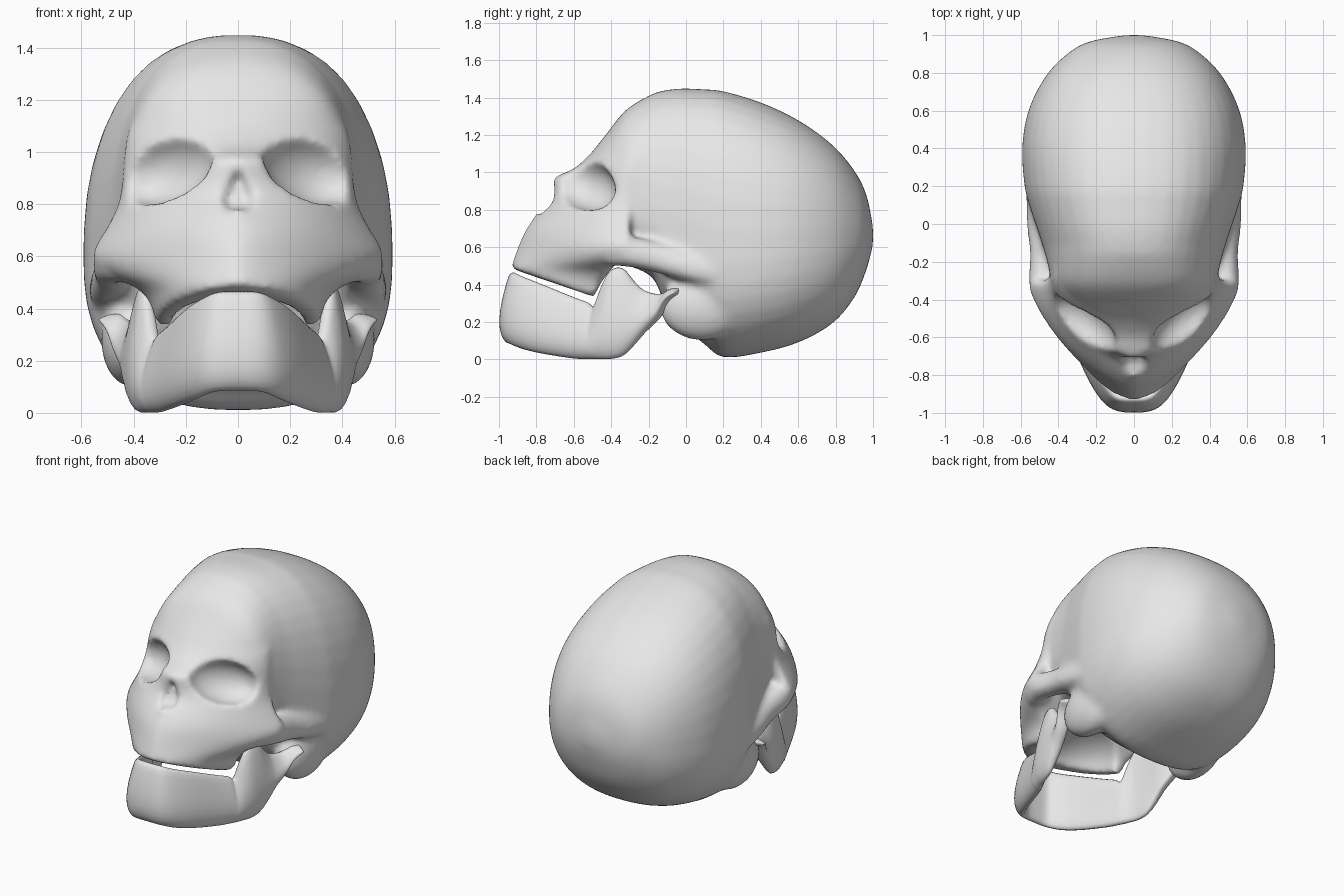
import bpy, bmesh, math
from mathutils import Matrix, Vector

default = bpy.data.objects.get("Cube")
if default:
    bpy.data.objects.remove(default, do_unlink=True)

bone = bpy.data.materials.new("bone grey")
bone.use_nodes = True
colour = (0.8, 0.8, 0.8, 1)
bone.diffuse_color = colour
bone.node_tree.nodes["Principled BSDF"].inputs["Base Color"].default_value = colour


def spline(stations, steps=4):
    """Smoothly interpolate a list of equal-length tuples."""
    out = []
    last = len(stations) - 1
    for i in range(last):
        quad = [stations[max(0, min(last, i + k))] for k in (-1, 0, 1, 2)]
        for s in range(steps):
            t = s / steps
            out.append(tuple(
                b + t * (c - a) / 2 + t * t * (a - 2.5 * b + 2 * c - d / 2)
                + t ** 3 * (1.5 * (b - c) + (d - a) / 2)
                for a, b, c, d in zip(*quad)))
    out.append(stations[-1])
    return out


def power(v, n):
    return math.copysign(abs(v) ** (2 / n), v)


def loft(bm, rings):
    """Skin closed rings of points and cap both ends."""
    loops = [[bm.verts.new(p) for p in ring] for ring in rings]
    for a, b in zip(loops, loops[1:]):
        for i in range(len(a)):
            j = (i + 1) % len(a)
            bm.faces.new((a[i], a[j], b[j], b[i]))
    bm.faces.new(loops[0])
    bm.faces.new(loops[-1])


def upright_ring(y, cx, w, zc, top, bottom, n, count=40):
    ring = []
    for k in range(count):
        a = math.tau * (k + 0.5) / count
        c, s = math.cos(a), math.sin(a)
        height = top - zc if s > 0 else zc - bottom
        ring.append((cx + w * power(c, n), y, zc + height * power(s, n)))
    return ring


def face_ring(z, front, w, back, n, count=32):
    ring = []
    for k in range(count + 1):
        a = math.pi * k / count
        ring.append((w * power(math.cos(a), n),
                     back + (front - back) * power(max(0, math.sin(a)), n), z))
    return ring


def ellipsoid(bm, centre, radii, turn=0, tilt=0, side=1):
    m = (Matrix.Scale(side, 4, (1, 0, 0)) @ Matrix.Translation(centre)
         @ Matrix.Rotation(turn, 4, "Z") @ Matrix.Rotation(tilt, 4, "Y")
         @ Matrix.Diagonal((*radii, 1)))
    bmesh.ops.create_uvsphere(bm, u_segments=32, v_segments=20, radius=1, matrix=m)


def finish(bm, name):
    bmesh.ops.recalc_face_normals(bm, faces=bm.faces[:])
    mesh = bpy.data.meshes.new(name)
    bm.to_mesh(mesh)
    bm.free()
    obj = bpy.data.objects.new(name, mesh)
    bpy.context.collection.objects.link(obj)
    return obj


def bake(obj):
    """Apply the modifiers, then shade smooth."""
    dg = bpy.context.evaluated_depsgraph_get()
    mesh = bpy.data.meshes.new_from_object(obj.evaluated_get(dg))
    obj.modifiers.clear()
    obj.data = mesh
    mesh.materials.clear()
    mesh.materials.append(bone)
    for p in mesh.polygons:
        p.use_smooth = True
        p.material_index = 0


skull = bmesh.new()

# Face: level sections (height, front, half width, back, roundness)
face = [(0.30, -0.945, 0.315, -0.50, 1.9), (0.40, -0.945, 0.33, -0.46, 1.85),
        (0.47, -0.945, 0.38, -0.41, 1.65), (0.53, -0.925, 0.50, -0.36, 1.45),
        (0.60, -0.90, 0.565, -0.31, 1.4), (0.69, -0.86, 0.52, -0.30, 1.5),
        (0.77, -0.80, 0.475, -0.30, 1.55), (0.83, -0.74, 0.455, -0.30, 1.6),
        (0.90, -0.715, 0.445, -0.30, 1.5), (0.97, -0.71, 0.44, -0.29, 1.4),
        (1.02, -0.60, 0.435, -0.28, 1.55), (1.09, -0.52, 0.42, -0.25, 1.75),
        (1.16, -0.45, 0.38, -0.22, 1.9)]
loft(skull, [face_ring(*s) for s in spline(face, 3)])
# Sloping bite line under the upper jaw
cut = bmesh.ops.bisect_plane(
    skull, geom=skull.verts[:] + skull.edges[:] + skull.faces[:],
    plane_co=(0, -0.93, 0.485), plane_no=(0, 0.15, 0.43), clear_inner=True)
rim = [e for e in cut["geom_cut"] if isinstance(e, bmesh.types.BMEdge)]
bmesh.ops.edgenet_fill(skull, edges=rim)

# Braincase: (depth, half width, widest height, top, bottom, roundness)
braincase = [(1.0, 0.05, 0.66, 0.71, 0.61, 2), (0.965, 0.24, 0.66, 0.88, 0.48, 2.1),
             (0.90, 0.355, 0.65, 1.01, 0.33, 2.2), (0.78, 0.47, 0.63, 1.15, 0.19, 2.35),
             (0.60, 0.56, 0.61, 1.28, 0.09, 2.4), (0.40, 0.593, 0.59, 1.375, 0.035, 2.45),
             (0.20, 0.58, 0.59, 1.435, 0.01, 2.5), (0.10, 0.555, 0.61, 1.445, 0.08, 2.5),
             (-0.02, 0.515, 0.66, 1.45, 0.18, 2.45), (-0.11, 0.485, 0.70, 1.44, 0.29, 2.4),
             (-0.18, 0.465, 0.76, 1.42, 0.44, 2.4), (-0.32, 0.425, 0.84, 1.335, 0.50, 2.5),
             (-0.43, 0.33, 0.92, 1.2, 0.55, 2.3), (-0.55, 0.18, 0.92, 1.05, 0.7, 2.1),
             (-0.60, 0.1, 0.92, 0.99, 0.8, 2)]
loft(skull, [upright_ring(y, 0, w, zc, t, b, n)
             for y, w, zc, t, b, n in spline(braincase)])

# Cheek arches and the bony bulges behind the jaw joints
arch = [(-0.42, 0.44, 0.565), (-0.30, 0.485, 0.56), (-0.16, 0.48, 0.53),
        (-0.02, 0.495, 0.49), (0.12, 0.50, 0.46), (0.28, 0.49, 0.45)]
for side in (-1, 1):
    loft(skull, [upright_ring(y, side * x, 0.072, z, z + 0.1, z - 0.068, 2, 20)
                 for y, x, z in spline(arch)])
    ellipsoid(skull, (0.41, 0.09, 0.28), (0.115, 0.23, 0.18), side=side)

# Spine under the nose opening
ellipsoid(skull, (0, -0.79, 0.768), (0.025, 0.035, 0.022))
skull_obj = finish(skull, "skull")

# Hollows: eye sockets, nose opening, palate
hollow = bmesh.new()
for side in (-1, 1):
    ellipsoid(hollow, (0.28, -0.55, 0.94), (0.225, 0.135, 0.135), 0.74, 0.3, side)
    ellipsoid(hollow, (0.032, -0.78, 0.83), (0.036, 0.1, 0.06), 0, 0.2, side)
ellipsoid(hollow, (0, -0.76, 0.885), (0.038, 0.1, 0.065))
ellipsoid(hollow, (0, -0.49, 0.36), (0.25, 0.34, 0.18))
hollow_obj = finish(hollow, "hollow_cutter")
hollow_obj.hide_render = True


def remesh(obj):
    mod = obj.modifiers.new("Fuse", "REMESH")
    mod.mode = "VOXEL"
    mod.voxel_size = 0.016


remesh(hollow_obj)
remesh(skull_obj)
carve = skull_obj.modifiers.new("Carve", "BOOLEAN")
carve.operation = "DIFFERENCE"
carve.solver = "EXACT"
carve.object = hollow_obj
remesh(skull_obj)
soften = skull_obj.modifiers.new("Soften", "SMOOTH")
soften.factor = 0.5
soften.iterations = 16
bake(skull_obj)
bpy.data.objects.remove(hollow_obj, do_unlink=True)

# Lower jaw: a bent wall (x, y, bottom, top) from chin to joint
half = [(0, -0.945, 0.085, 0.467), (0.09, -0.935, 0.08, 0.465), (0.15, -0.875, 0.055, 0.44),
        (0.21, -0.77, 0.03, 0.40), (0.28, -0.61, 0.005, 0.335), (0.315, -0.53, 0.0, 0.305),
        (0.33, -0.50, 0.0, 0.285), (0.35, -0.46, 0.0, 0.39), (0.37, -0.41, 0.0, 0.48),
        (0.385, -0.34, 0.015, 0.49), (0.395, -0.28, 0.07, 0.42), (0.405, -0.22, 0.14, 0.365),
        (0.435, -0.14, 0.22, 0.35), (0.465, -0.09, 0.31, 0.378), (0.49, -0.04, 0.35, 0.38)]
path = spline([(-x, y, b, t) for x, y, b, t in reversed(half[1:])] + half, 3)
# Wall section: (height fraction, outward offset)
wall = [(0, 0.015), (0.1, 0.045), (0.3, 0.058), (0.6, 0.042), (0.9, 0.01), (1, -0.005),
        (1, -0.04), (0.8, -0.04), (0.4, -0.025), (0.1, -0.025), (0, -0.01)]
rings = []
for i, (x, y, low, high) in enumerate(path):
    a, b = path[max(0, i - 1)], path[min(len(path) - 1, i + 1)]
    out = Vector((b[1] - a[1], a[0] - b[0])).normalized()
    rings.append([(x + out.x * d, y + out.y * d, low + (high - low) * f) for f, d in wall])
jaw = bmesh.new()
loft(jaw, rings)
jaw_obj = finish(jaw, "lower_jaw")
jaw_obj.modifiers.new("Round", "SUBSURF").levels = 1
bake(jaw_obj)
